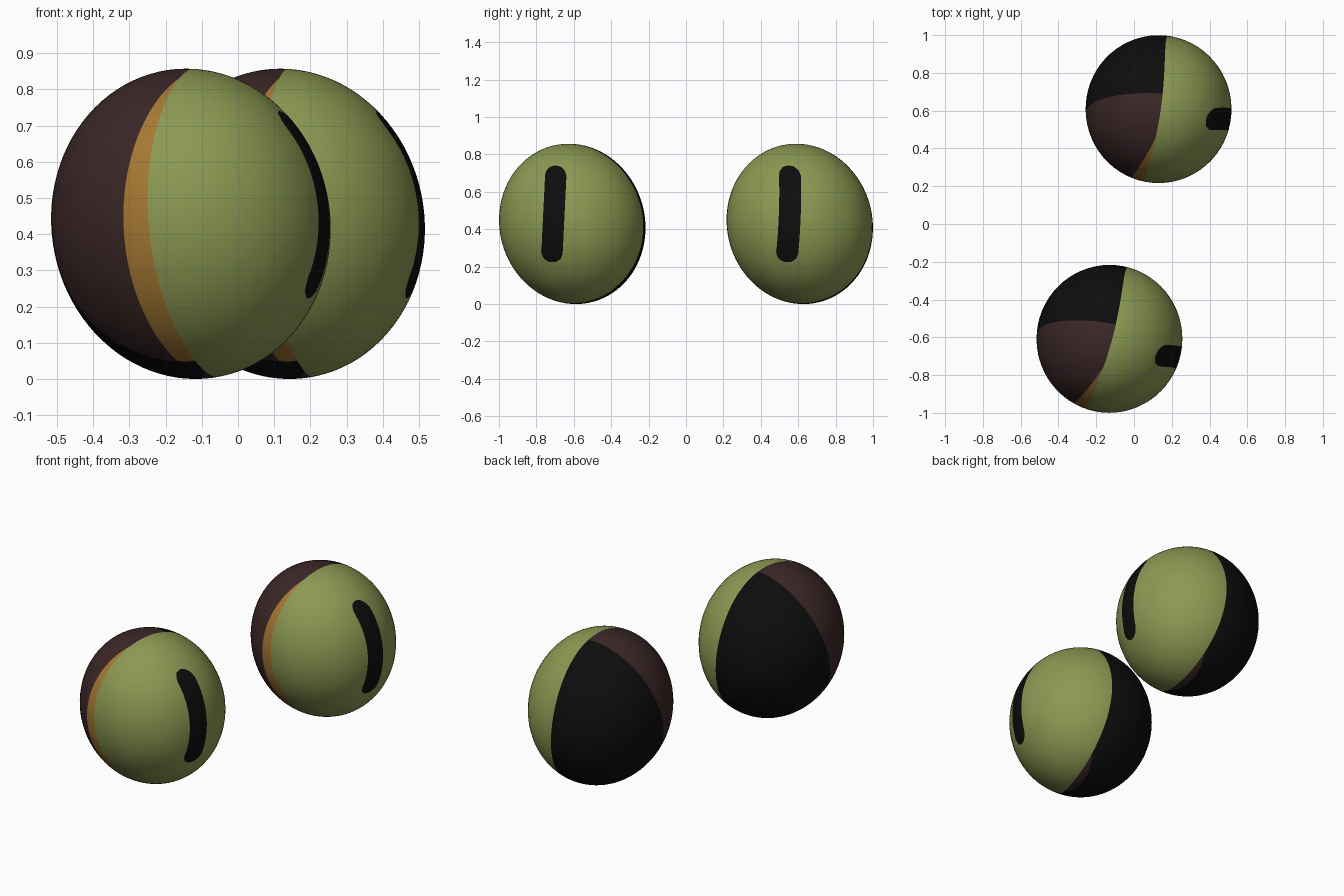
import bpy, bmesh, math
from mathutils import Vector, Matrix

if "Cube" in bpy.data.objects:
    bpy.data.objects.remove(bpy.data.objects["Cube"])

RX, RY, RZ = 0.386, 0.391, 0.4285


def material(name, rgb):
    m = bpy.data.materials.new(name)
    m.diffuse_color = (*rgb, 1)
    m.use_nodes = True
    m.node_tree.nodes["Principled BSDF"].inputs["Base Color"].default_value = m.diffuse_color
    return m


MATS = [material("olive_green", (0.26, 0.32, 0.085)),
        material("dark_brown", (0.044, 0.020, 0.020)),
        material("ochre", (0.38, 0.19, 0.033)),
        material("near_black", (0.004, 0.004, 0.004))]
GREEN, BROWN, OCHRE, BLACK = range(4)


# Boundary rules between the colour zones (positive = inside the zone)
def f_green(p):
    return 0.96 * p.x - 0.27 * p.y + 0.05 * p.z + 0.012 - 0.055 * (p.z / RZ) ** 2


def f_ochre(p):
    return 0.875 * p.x - 0.485 * p.y - 0.003 - 0.05 * (p.z / RZ) ** 2


def f_black(p):
    return p.y - 0.361 * p.z + 0.171 * p.x + 0.046


def f_sliver(p):
    return f_green(p) + 0.045 - 1.4 * ((p.y - 0.06) ** 2 + (p.z + 0.42) ** 2)


def f_pupil(p):
    # upright slit: a capsule seen along x
    if p.x < 0:
        return -1.0
    a, b = Vector((-0.115, -0.15)), Vector((-0.077, 0.256))
    q, d = Vector((p.y, p.z)), b - a
    t = max(0.0, min(1.0, (q - a).dot(d) / d.length_squared))
    return 0.057 - (q - a - d * t).length


def cut(bm, f):
    """Cut the mesh along f = 0 so the colour edge is crisp."""
    val = {v: f(v.co) for v in bm.verts}
    on_line = [v for v in bm.verts if abs(val[v]) < 1e-5]
    for e in list(bm.edges):
        v1, v2 = e.verts
        a, b = val[v1], val[v2]
        if a * b < 0 and min(abs(a), abs(b)) >= 1e-5:
            lo, hi = 0.0, 1.0
            for _ in range(20):
                mid = (lo + hi) / 2
                if f(v1.co.lerp(v2.co, mid)) * a > 0:
                    lo = mid
                else:
                    hi = mid
            on_line.append(bmesh.utils.edge_split(e, v1, lo)[1])
    bmesh.ops.connect_verts(bm, verts=on_line)


def zone(p):
    if f_green(p) > 0:
        return BLACK if f_pupil(p) > 0 else GREEN
    if f_black(p) > 0:
        return BROWN if f_sliver(p) > 0 else BLACK
    return OCHRE if f_ochre(p) > 0 else BROWN


def eye(name, centre, turn):
    bm = bmesh.new()
    bmesh.ops.create_uvsphere(bm, u_segments=64, v_segments=48, radius=1)
    bmesh.ops.scale(bm, vec=(RX, RY, RZ), verts=bm.verts)
    for f in (f_green, f_black, f_ochre, f_sliver, f_pupil):
        cut(bm, f)
    for face in bm.faces:
        face.material_index = zone(face.calc_center_median())
        face.smooth = True
    # turn, then lean the egg very slightly
    bm.transform(Matrix.Rotation(turn, 4, 'Z'))
    for v in bm.verts:
        v.co.x -= 0.03 * v.co.z
        v.co.y -= 0.045 * v.co.z
    me = bpy.data.meshes.new(name)
    bm.to_mesh(me)
    bm.free()
    for m in MATS:
        me.materials.append(m)
    ob = bpy.data.objects.new(name, me)
    ob.location = centre
    bpy.context.collection.objects.link(ob)


# Two eyeballs, the second turned slightly
eye("front_eye", (-0.13, -0.608, RZ), 0.0)
eye("back_eye", (0.13, 0.608, RZ), math.radians(7))
